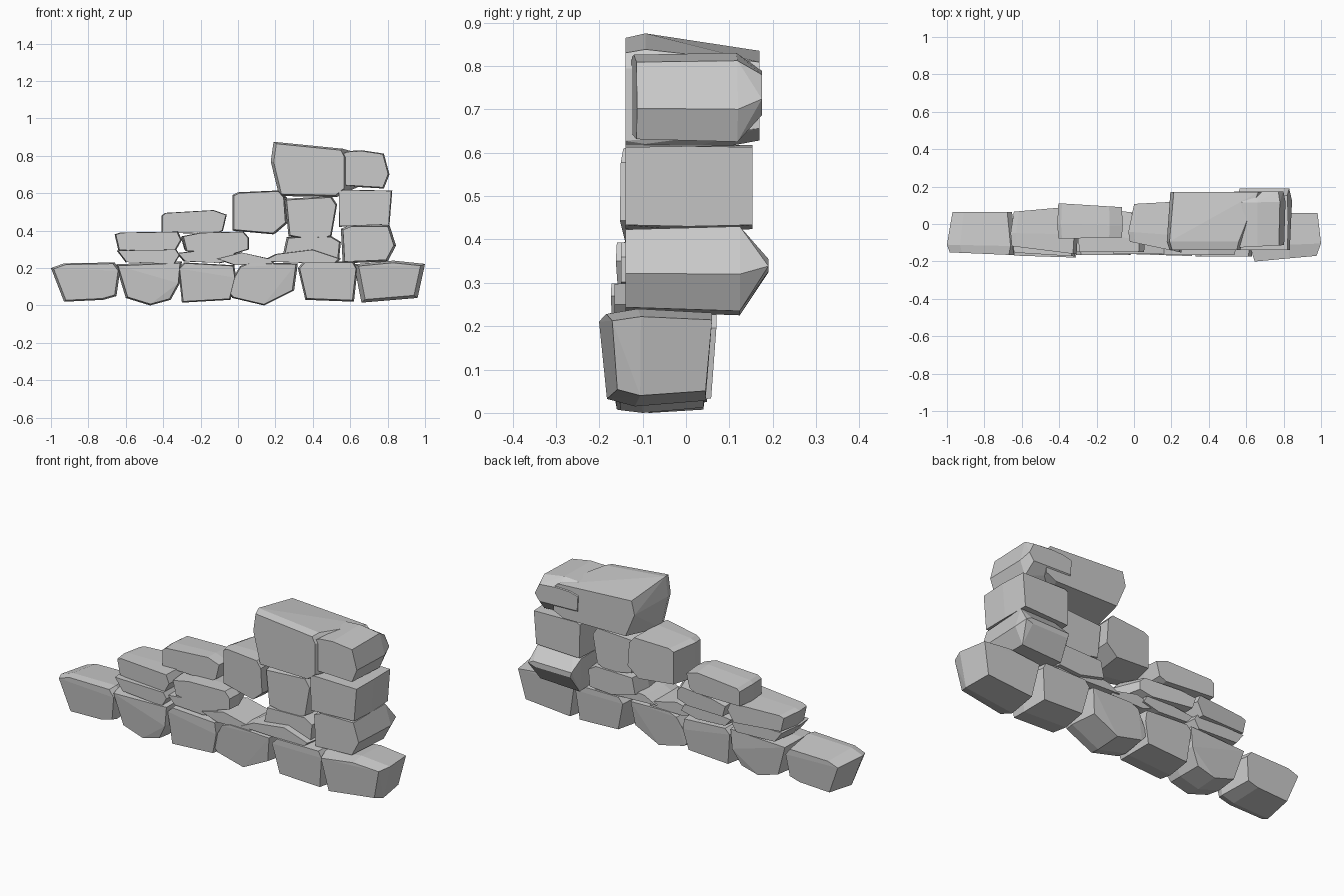
import bpy, bmesh


# Chiselled block: hull of an (x, z) outline at its front, widest (mid) and back depth.
# back / zb scale the back ring, dx / lift shift it, sf / sb slant front and back in plan,
# low draws in the lower front and back edges.
def stone(name, profile, y0, y1, mid=0.3, front=0.94, back=0.92, zb=None,
          dx=0.0, lift=0.0, sf=0.0, sb=0.0, low=0.0):
    n = len(profile)
    cx = sum(p[0] for p in profile) / n
    cz = sum(p[1] for p in profile) / n
    ym = y0 + (y1 - y0) * mid
    zb = back if zb is None else zb
    rings = ((y0, front, front, 0, 0, sf, low),
             (ym, 1, 1, 0, 0, (sf + sb) / 2, 0),
             (y1, back, zb, dx, lift, sb, -low))
    bm = bmesh.new()
    for y, sx, sz, ox, oz, slant, pull in rings:
        for x, z in profile:
            u = x - cx
            inset = pull if z < cz else 0
            bm.verts.new((cx + u * sx + ox, y + slant * u + inset, cz + (z - cz) * sz + oz))
    bmesh.ops.convex_hull(bm, input=bm.verts)
    loose = [v for v in bm.verts if not v.link_faces]
    bmesh.ops.delete(bm, geom=loose, context='VERTS')
    bmesh.ops.dissolve_limit(bm, angle_limit=0.05, verts=bm.verts, edges=bm.edges)
    bmesh.ops.recalc_face_normals(bm, faces=bm.faces)
    me = bpy.data.meshes.new(name)
    bm.to_mesh(me)
    bm.free()
    ob = bpy.data.objects.new(name, me)
    bpy.context.collection.objects.link(ob)
    return ob


# Foundation course, left to right
stone("base_stone_1", [(-1, .20), (-.93, .225), (-.66, .23), (-.63, .19), (-.65, .05), (-.72, .03), (-.93, .02)],
      -.16, .065, .2, .93, .86, sf=-.04, low=.012)
stone("base_stone_2", [(-.655, .22), (-.30, .235), (-.31, .12), (-.36, .03), (-.47, .0), (-.6, .04)],
      -.175, .055, .4, .93, .93, sf=-.03, low=.015)
stone("base_stone_3", [(-.32, .20), (-.29, .23), (-.02, .215), (-.01, .15), (-.04, .03), (-.30, .015)],
      -.165, .06, .35, .95, .92, low=.012)
stone("base_stone_4", [(-.065, .08), (.01, .21), (.06, .23), (.32, .225), (.30, .08), (.14, .0), (-.03, .04)],
      -.165, .055, .3, .95, .9, sf=-.03, low=.015)
stone("base_stone_5", [(.32, .20), (.35, .235), (.62, .235), (.64, .2), (.62, .02), (.36, .03)],
      -.175, .07, .4, .94, .9, low=.012)
stone("base_stone_6", [(.62, .22), (.83, .24), (1, .222), (.96, .04), (.66, .015)],
      -.185, .06, .3, .87, .9, sf=.08, low=.015)

# Thin levelling stones of the second course
stone("shim_stone_1", [(-.65, .295), (-.60, .23), (-.34, .22), (-.31, .27), (-.33, .30)],
      -.165, .065, .4, .96, .9, sf=-.06)
stone("shim_stone_2", [(-.33, .28), (-.29, .235), (-.1, .225), (-.0, .25), (-.02, .29), (-.2, .295)],
      -.15, .06, .4)
stone("shim_stone_3", [(-.12, .25), (-.02, .215), (.2, .22), (.17, .25), (.02, .285)], -.16, .05, .3)
stone("shim_stone_4", [(.12, .235), (.2, .275), (.40, .30), (.55, .25), (.52, .22)], -.165, .06, .3)
stone("filler_stone", [(.24, .27), (.26, .365), (.50, .37), (.55, .34), (.54, .24), (.40, .23)], -.13, .08, .5)

# Broken left shoulder of the wall
stone("left_stone_1", [(-.66, .38), (-.63, .39), (-.32, .395), (-.30, .35), (-.34, .28), (-.64, .295)],
      -.14, .08, .4, .96, .9, sf=-.12, sb=.08)
stone("left_stone_2", [(-.30, .37), (-.20, .39), (.03, .395), (.06, .36), (.06, .30), (-.02, .275), (-.28, .29)],
      -.15, .075, .35, .96, .88, .75, dx=-.03, sb=-.1)
stone("left_stone_3", [(-.41, .48), (-.39, .495), (-.13, .51), (-.06, .485), (-.08, .40), (-.12, .38), (-.41, .39)],
      -.075, .10, .4, .97, .97, .88, sf=.02, sb=-.06)

# Stepped middle
stone("middle_stone_1", [(-.03, .59), (.0, .605), (.22, .615), (.25, .58), (.26, .44), (.19, .38), (-.03, .40)],
      -.125, .115, .3, .95, .93, dx=.02, sf=-.2, sb=.05)
stone("middle_stone_2", [(.25, .57), (.50, .585), (.53, .54), (.50, .37), (.43, .34), (.27, .37)],
      -.125, .07, .3, .94, .9)

# Right hand pillar and cap stones
stone("pillar_stone_1", [(.55, .41), (.60, .43), (.81, .43), (.845, .32), (.80, .235), (.56, .225)],
      -.14, .19, .8, .92, .9, .15)
stone("pillar_stone_2", [(.535, .61), (.56, .62), (.825, .615), (.81, .43), (.54, .42)],
      -.14, .153, .5, .97, .97)
stone("cap_stone_left", [(.19, .875), (.56, .838), (.58, .80), (.58, .62), (.53, .58), (.22, .585), (.175, .77)],
      -.14, .17, .15, .93, 1.22, .7, dx=.07, lift=.005)
stone("cap_stone_right", [(.525, .80), (.58, .825), (.66, .83), (.78, .812), (.81, .70), (.78, .625), (.53, .64)],
      -.12, .175, .8, .95, .92, .5, sf=.05)
